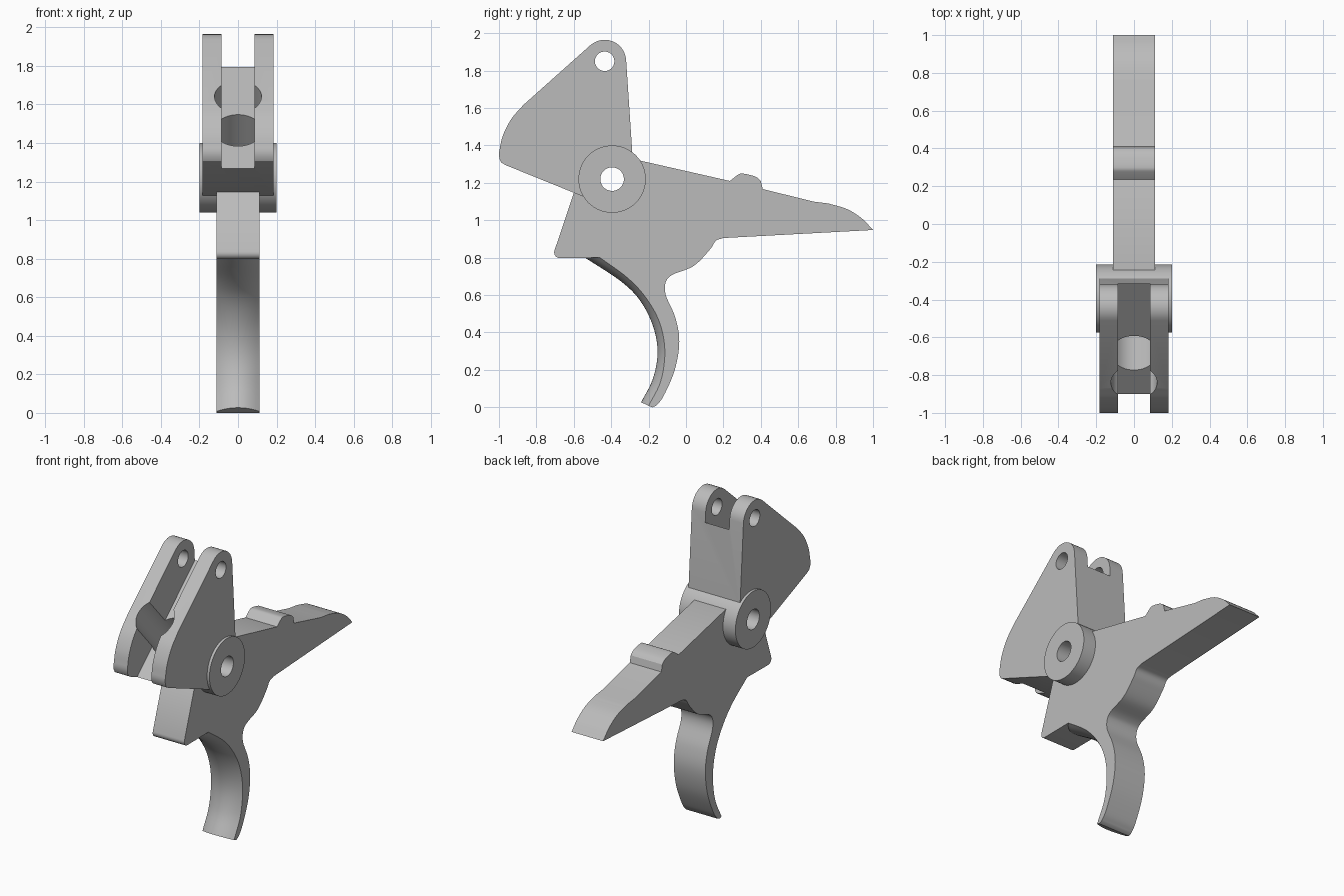
import bpy, bmesh, math
from mathutils import Vector, Matrix

old = bpy.data.objects.get("Cube")
if old:
    bpy.data.objects.remove(old, do_unlink=True)

steel = bpy.data.materials.new("plain grey steel")
steel.use_nodes = True
GREY = (0.5, 0.5, 0.5, 1)
steel.diffuse_color = GREY
steel.node_tree.nodes["Principled BSDF"].inputs["Base Color"].default_value = GREY


def arc(y, z, r, start, end, n=12):
    """Points on a circular arc in the side plane, angles in degrees."""
    angles = [math.radians(start + (end - start) * i / n) for i in range(n + 1)]
    return [(y + r * math.cos(a), z + r * math.sin(a)) for a in angles]


def circle(centre, r, n=64):
    return arc(*centre, r, 0, 360, n)[:-1]


def spline(points, steps=6):
    """Smooth curve through the given points."""
    p = [Vector(q) for q in points]
    p = [2 * p[0] - p[1]] + p + [2 * p[-1] - p[-2]]
    out = []
    for a, b, c, d in zip(p, p[1:], p[2:], p[3:]):
        for i in range(steps):
            t = i / steps
            v = (2 * b + (c - a) * t + (2 * a - 5 * b + 4 * c - d) * t ** 2
                 + (3 * b - a - 3 * c + d) * t ** 3) / 2
            out.append((v.x, v.y))
    return out + [tuple(points[-1])]


def finish(name, bm):
    bmesh.ops.recalc_face_normals(bm, faces=bm.faces)
    mesh = bpy.data.meshes.new(name)
    bm.to_mesh(mesh)
    bm.free()
    mesh.materials.append(steel)
    obj = bpy.data.objects.new(name, mesh)
    bpy.context.collection.objects.link(obj)
    return obj


def prism(name, profile, half_width):
    """Side profile extruded evenly to both sides."""
    bm = bmesh.new()
    face = bm.faces.new([bm.verts.new((-half_width, y, z)) for y, z in profile])
    ext = bmesh.ops.extrude_face_region(bm, geom=[face])
    verts = [g for g in ext["geom"] if isinstance(g, bmesh.types.BMVert)]
    bmesh.ops.translate(bm, verts=verts, vec=(2 * half_width, 0, 0))
    return finish(name, bm)


def cut(obj, cutters):
    bpy.context.view_layer.objects.active = obj
    for cutter in cutters:
        mod = obj.modifiers.new("cut", 'BOOLEAN')
        mod.operation = 'DIFFERENCE'
        mod.solver = 'EXACT'
        mod.object = cutter
        bpy.ops.object.modifier_apply(modifier=mod.name)


PIVOT = (-0.395, 1.22)
LUG = (-0.435, 1.85)
BODY_HALF = 0.112

# Fork: two cheeks joined by a sloping web
fork_profile = arc(*LUG, 0.115, 4, 132)
fork_profile += spline([(-0.87, 1.616), (-0.935, 1.54), (-0.98, 1.45), (-1.0, 1.36)])
fork_profile += [(-0.998, 1.33), (-0.987, 1.308), (-0.965, 1.295),
                 (-0.55, 1.127), (-0.395, 1.12), (-0.285, 1.33)]
fork = prism("fork", fork_profile, 0.183)

# Pivot hub
hub = prism("pivot_hub", circle(PIVOT, 0.18), 0.2)

# Trigger front curves: side edge and forward-bulging centre line, top to tip
edge = spline([(-0.46, 0.8), (-0.31, 0.69), (-0.21, 0.58), (-0.14, 0.45),
               (-0.113, 0.3), (-0.135, 0.14), (-0.2, 0.008)])
ridge = spline([(-0.54, 0.8), (-0.35, 0.675), (-0.245, 0.57), (-0.175, 0.43),
                (-0.152, 0.29), (-0.178, 0.15), (-0.24, 0.027)])

# Body: arm, stop bump, belly and trigger core
body_profile = [(-0.25, 1.32), (0.235, 1.21)]
body_profile += spline([(0.275, 1.242), (0.3, 1.25), (0.37, 1.234), (0.4, 1.21)], 3)
body_profile += [(0.41, 1.167), (0.68, 1.1)]
body_profile += spline([(0.76, 1.09), (0.86, 1.06), (0.94, 1.01), (1.0, 0.948)])
body_profile += spline([(0.2, 0.905), (0.16, 0.89), (0.125, 0.84),
                        (0.04, 0.755), (-0.07, 0.71), (-0.108, 0.67),
                        (-0.108, 0.6), (-0.057, 0.48), (-0.036, 0.35),
                        (-0.06, 0.2), (-0.12, 0.06), (-0.16, 0.008)])
body_profile += [(-0.18, 0.0)] + edge[::-1]
body_profile += arc(-0.675, 0.828, 0.03, 270, 160, 6)
body_profile += [(-0.6, 1.145), (-0.5, 1.24), (-0.35, 1.3)]
body = prism("body", body_profile, BODY_HALF)

# Rounded finger face on the trigger
bm = bmesh.new()
rows = []
ACROSS = 12
for e, r in zip(edge, ridge):
    row = []
    for i in range(ACROSS + 1):
        s = 2 * i / ACROSS - 1
        p = Vector(e).lerp(Vector(r), 1 - s * s)
        row.append(bm.verts.new((s * BODY_HALF, p.x, p.y)))
    rows.append(row)
for a, b in zip(rows, rows[1:]):
    for i in range(ACROSS):
        bm.faces.new((a[i], a[i + 1], b[i + 1], b[i]))
    bm.faces.new((a[0], b[0], b[-1], a[-1]))
bm.faces.new(rows[0])
bm.faces.new(rows[-1])
finger_face = finish("trigger_finger_face", bm)

# Cutters: slot between cheeks, pin holes and slanted spring bore
slot = prism("slot_cutter", [(-0.15, 1.945), (-0.15, 2.2), (-1.3, 2.2), (-1.3, 0.91)], 0.085)
pivot_hole = prism("pivot_cutter", circle(PIVOT, 0.063, 48), 0.5)
lug_hole = prism("lug_cutter", circle(LUG, 0.052, 48), 0.5)
axis = Vector((0, 0.67, -0.745)).normalized()
mouth = Vector((0, -0.68, 1.463))
bm = bmesh.new()
bmesh.ops.create_cone(bm, cap_ends=True, segments=64, radius1=0.122, radius2=0.122, depth=0.7,
                      matrix=Matrix.Translation(mouth - axis * 0.07)
                      @ axis.to_track_quat('Z', 'Y').to_matrix().to_4x4())
bore = finish("bore_cutter", bm)

cut(fork, [slot, bore, lug_hole, pivot_hole])
cut(hub, [bore, pivot_hole])
cut(body, [bore, pivot_hole])
for cutter in (slot, pivot_hole, lug_hole, bore):
    bpy.data.objects.remove(cutter, do_unlink=True)

# Smooth curved walls, keep crisp edges
bpy.ops.object.select_all(action='DESELECT')
for obj in (fork, hub, body, finger_face):
    obj.select_set(True)
bpy.context.view_layer.objects.active = body
bpy.ops.object.shade_smooth_by_angle(angle=math.radians(30))
